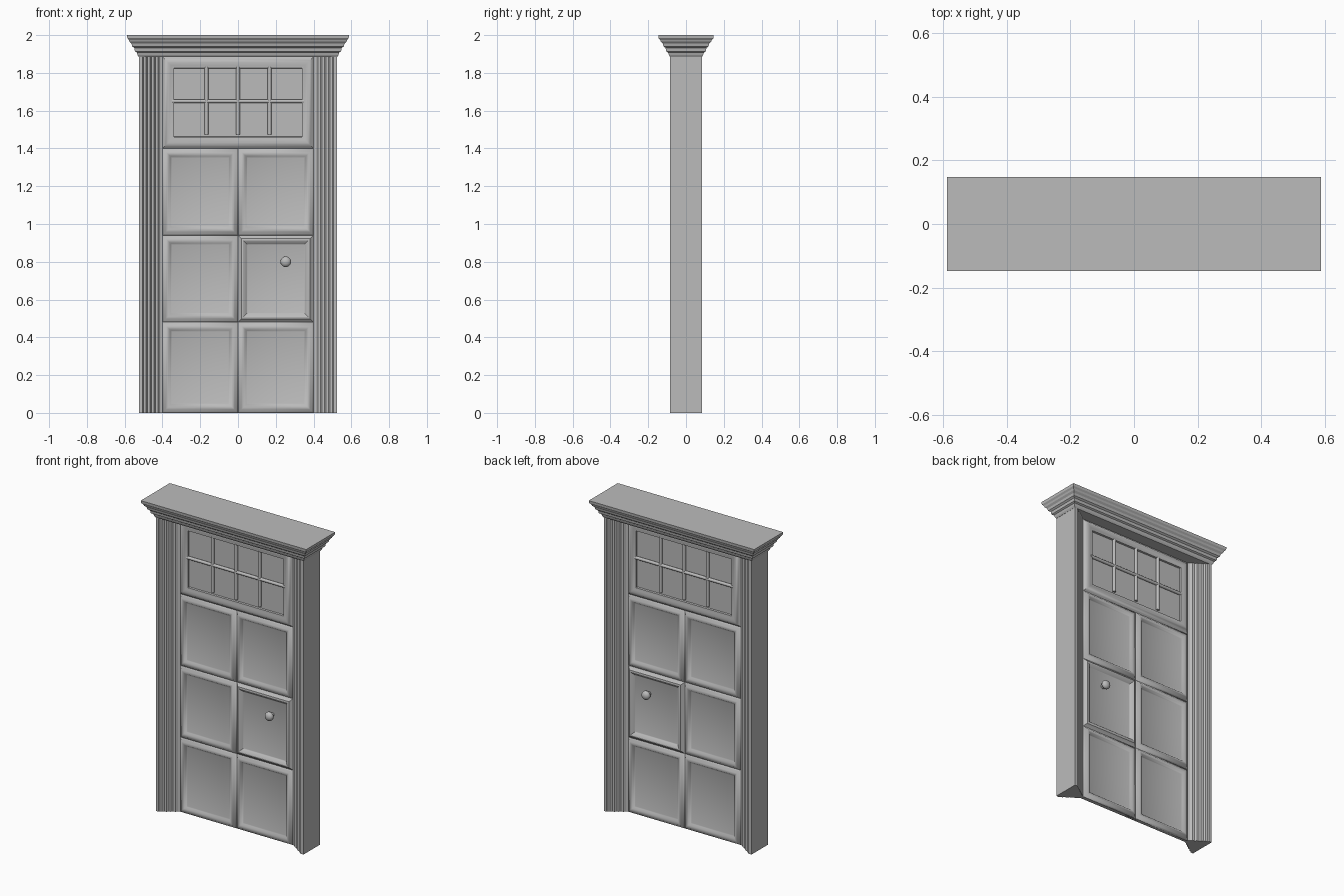
import bpy, bmesh, math
from mathutils import Vector, Matrix

cube = bpy.data.objects.get("Cube")
if cube:
    bpy.data.objects.remove(cube)

grey = bpy.data.materials.new("plain grey")
grey.use_nodes = True
COLOUR = (0.5, 0.5, 0.5, 1)
grey.diffuse_color = COLOUR
grey.node_tree.nodes["Principled BSDF"].inputs["Base Color"].default_value = COLOUR


def finish(name, bm, smooth=0):
    """Turn a bmesh into a named object with the shared material."""
    bmesh.ops.recalc_face_normals(bm, faces=bm.faces)
    mesh = bpy.data.meshes.new(name)
    bm.to_mesh(mesh)
    bm.free()
    mesh.materials.append(grey)
    obj = bpy.data.objects.new(name, mesh)
    bpy.context.collection.objects.link(obj)
    if smooth:
        bpy.ops.object.select_all(action='DESELECT')
        obj.select_set(True)
        bpy.context.view_layer.objects.active = obj
        bpy.ops.object.shade_smooth_by_angle(angle=math.radians(smooth))
    return obj


def loft(bm, rings, start=True, end=True):
    """Skin closed rings of points, optionally capping the ends."""
    rings = [[bm.verts.new(p) for p in ring] for ring in rings]
    n = len(rings[0])
    for a, b in zip(rings, rings[1:]):
        for i in range(n):
            j = (i + 1) % n
            bm.faces.new((a[i], a[j], b[j], b[i]))
    if start:
        bm.faces.new(rings[0][::-1])
    if end:
        bm.faces.new(rings[-1])


def box(name, lo, hi):
    bm = bmesh.new()
    loft(bm, [[(lo[0], lo[1], z), (hi[0], lo[1], z), (hi[0], hi[1], z), (lo[0], hi[1], z)]
              for z in (lo[2], hi[2])])
    return finish(name, bm)


def panel(name, x0, x1, z0, z1, profile, smooth):
    """Moulded panel: nested rectangles of (inset, depth), on both faces."""
    bm = bmesh.new()
    rings = []
    for side, steps in ((-1, profile[::-1]), (1, profile)):
        for t, d in steps:
            rings.append([(x0 + t, side * d, z0 + t), (x1 - t, side * d, z0 + t),
                          (x1 - t, side * d, z1 - t), (x0 + t, side * d, z1 - t)])
    loft(bm, rings)
    finish(name, bm, smooth)


# Door leaf panels: three rows of two
MOULD = [(0, .012), (.008, .018), (.018, .028), (.027, .030), (.036, .026), (.045, .016), (.05, .014)]
EDGE, TOP = 0.41, 1.885
rows = (0, 0.48, 0.94, 1.40)
for r, (z0, z1) in enumerate(zip(rows, rows[1:])):
    for side, x0 in (("right", -EDGE + .01), ("left", 0)):
        has_knob = r == 1 and side == "left"
        panel(f"door_panel_{side}_{r + 1}", x0, x0 + EDGE - .01, z0, z1, MOULD, 30 if has_knob else 60)
box("door_core", (-EDGE, -.012, 0), (EDGE, .012, TOP))

# Window surround with recessed glass
panel("window_surround_and_glass", -.40, .40, 1.40, TOP,
      [(0, .012), (.008, .018), (.018, .028), (.030, .030), (.045, .026), (.06, .024),
       (.062, .0125)], 40)


# Glazing bars
def rod(name, a, b, radius):
    a, b = Vector(a), Vector(b)
    bm = bmesh.new()
    rot = (b - a).to_track_quat('Z', 'Y').to_matrix().to_4x4()
    bmesh.ops.create_cone(bm, cap_ends=True, segments=12, radius1=radius, radius2=radius,
                          depth=(b - a).length, matrix=Matrix.Translation((a + b) / 2) @ rot)
    finish(name, bm, 40)


for face, s in (("front", -1), ("back", 1)):
    for i in (-1, 0, 1):
        rod(f"{face}_upright_bar_{i + 2}", (i * .167, s * .018, 1.475), (i * .167, s * .018, 1.83), .010)
    rod(f"{face}_cross_bar", (-.35, s * .018, 1.65), (.35, s * .018, 1.65), .010)

    # Knob with a short stem
    rod(f"{face}_knob_stem", (.253, s * .01, .80), (.253, s * .04, .80), .014)
    bm = bmesh.new()
    bmesh.ops.create_uvsphere(bm, u_segments=20, v_segments=12, radius=.028,
                              matrix=Matrix.Translation((.253, s * .045, .80)) @ Matrix.Diagonal((1, .75, 1, 1)))
    finish(f"{face}_knob", bm, 60)

# Stepped door jambs
STEPS = [(.525, .085), (.505, .085), (.500, .077), (.488, .074), (.480, .062), (.466, .060),
         (.458, .047), (.446, .045), (.438, .033), (.424, .031), (.414, .018), (.404, .014)]
for name, s in (("right_jamb", -1), ("left_jamb", 1)):
    outline = [(x * s, -y) for x, y in STEPS] + [(x * s, y) for x, y in STEPS[::-1]]
    bm = bmesh.new()
    loft(bm, [[(x, y, z) for x, y in outline] for z in (0, TOP)])
    finish(name, bm)

# Crown moulding over the door
CROWN = [(0, 1.885), (.006, 1.895), (.010, 1.908), (.020, 1.914), (.023, 1.932), (.034, 1.940),
         (.038, 1.955), (.048, 1.965), (.052, 1.975), (.060, 1.984), (.062, 2.0)]
bm = bmesh.new()
loft(bm, [[(sx * (.526 + o), sy * (.085 + o), z) for sx, sy in ((-1, -1), (1, -1), (1, 1), (-1, 1))]
          for o, z in CROWN])
finish("crown_moulding", bm)
